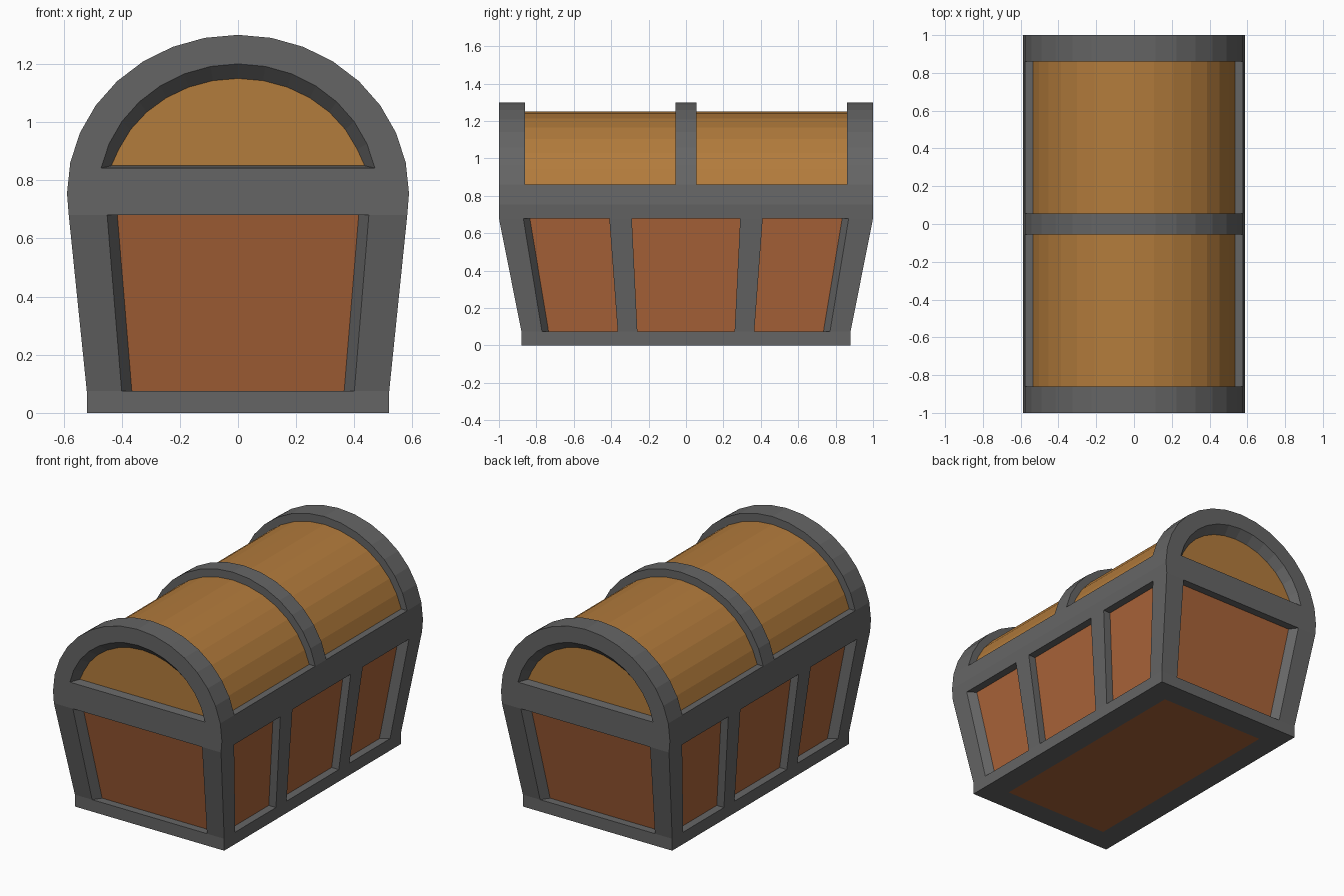
import bpy, bmesh, math

if "Cube" in bpy.data.objects:
    bpy.data.objects.remove(bpy.data.objects["Cube"])

bm = bmesh.new()
FRAME, BOX, LID = 0, 1, 2
SEG = 16
DEPTH = 0.05
Z_BASE, Z_BELT, Z_ARC = 0.075, 0.68, 0.755


def face(points, mat=FRAME):
    f = bm.faces.new([bm.verts.new(p) for p in points])
    f.material_index = mat


def arc(a, b, floor=0):
    # half ellipse in x-z, lowest points lifted to a flat floor
    pts = []
    for i in range(SEG + 1):
        t = math.pi * i / SEG
        pts.append((a * math.cos(t), max(Z_ARC + b * math.sin(t), floor)))
    return pts


def mirrored(half):
    return [-u for u in reversed(half)] + half


def wall(place, top, bot, d_top, d_bot):
    # sloped wall: posts alternate with recessed wooden panels
    n = len(top)

    def inner(cuts, i):
        u = cuts[i]
        return u - math.copysign(0.035, u) if i in (1, n - 2) else u

    for i in range(n - 1):
        j = i + 1
        outer = [place(bot[i], d_bot, Z_BASE), place(bot[j], d_bot, Z_BASE),
                 place(top[j], d_top, Z_BELT), place(top[i], d_top, Z_BELT)]
        if i % 2 == 0:
            face(outer)
            continue
        floor = [place(inner(bot, i), d_bot - DEPTH, Z_BASE),
                 place(inner(bot, j), d_bot - DEPTH, Z_BASE),
                 place(inner(top, j), d_top - DEPTH, Z_BELT),
                 place(inner(top, i), d_top - DEPTH, Z_BELT)]
        face(floor, BOX)
        for k in range(4):
            m = (k + 1) % 4
            face([outer[k], outer[m], floor[m], floor[k]])
    # base strip below the wall
    face([place(bot[0], d_bot, 0), place(bot[-1], d_bot, 0)]
         + [place(u, d_bot, Z_BASE) for u in reversed(bot)])


side_top, side_bot = mirrored([0.29, 0.41, 0.87, 1.0]), mirrored([0.26, 0.365, 0.77, 0.88])
end_top, end_bot = mirrored([0.45, 0.582]), mirrored([0.40, 0.52])
bands = [-1.0, -0.86, -0.055, 0.055, 0.86, 1.0]

outer = arc(0.588, 0.545)
Z_LEDGE = outer[1][1]
plank = arc(0.545, 0.495, Z_LEDGE)      # wooden barrel of the lid
hole = arc(0.48, 0.445)                 # opening in each lid end
hole_floor = arc(0.444, 0.395, 0.85)    # recessed end board

for s in (1, -1):
    # long walls with belt and lower lid rail
    wall(lambda u, d, z: (s * d, u, z), side_top, side_bot, 0.582, 0.52)
    face([(s * 0.582, y, Z_BELT) for y in side_top]
         + [(s * 0.588, 1, Z_ARC), (s * 0.588, -1, Z_ARC)])
    face([(s * 0.588, -1, Z_ARC), (s * 0.588, 1, Z_ARC)]
         + [(s * outer[1][0], y, Z_LEDGE) for y in reversed(bands)])

    # end walls with belt
    wall(lambda u, d, z: (u, s * d, z), end_top, end_bot, 1.0, 0.88)
    rim = [outer[0], outer[1], hole[1], hole[-2], outer[-2], outer[-1]]
    face([(x, s, Z_BELT) for x in end_top] + [(x, s, z) for x, z in rim])

    # arched rim and recessed board of the lid end
    for i in range(1, SEG - 1):
        face([(x, s, z) for x, z in (outer[i], outer[i + 1], hole[i + 1], hole[i])])
    a, b = hole[1:-1], hole_floor[1:-1]
    for i in range(len(a)):
        j = (i + 1) % len(a)
        face([(*a[i][:1], s, a[i][1]), (a[j][0], s, a[j][1]),
              (b[j][0], s * (1 - DEPTH), b[j][1]), (b[i][0], s * (1 - DEPTH), b[i][1])])
    face([(x, s * (1 - DEPTH), z) for x, z in b], LID)

    # underside border
    face([(s * 0.52, -0.88, 0), (s * 0.52, 0.88, 0), (s * 0.37, 0.73, 0), (s * 0.37, -0.73, 0)])
    face([(-0.52, s * 0.88, 0), (0.52, s * 0.88, 0), (0.37, s * 0.73, 0), (-0.37, s * 0.73, 0)])

# wooden bottom
face([(-0.37, -0.73, 0), (0.37, -0.73, 0), (0.37, 0.73, 0), (-0.37, 0.73, 0)], BOX)

# lid: raised bands alternate with wooden barrel sections
for k, (y0, y1) in enumerate(zip(bands, bands[1:])):
    wood = k % 2 == 1
    prof = plank if wood else outer
    for i in range(1, SEG - 1):
        p, q = prof[i], prof[i + 1]
        face([(p[0], y0, p[1]), (q[0], y0, q[1]), (q[0], y1, q[1]), (p[0], y1, p[1])],
             LID if wood else FRAME)
        if wood:
            for y in (y0, y1):
                face([(x, y, z) for x, z in (outer[i], outer[i + 1], plank[i + 1], plank[i])])
    if wood:
        for i in (1, SEG - 1):
            p, q = outer[i], plank[i]
            face([(p[0], y0, p[1]), (p[0], y1, p[1]), (q[0], y1, q[1]), (q[0], y0, q[1])])

bmesh.ops.remove_doubles(bm, verts=bm.verts, dist=1e-4)
bmesh.ops.recalc_face_normals(bm, faces=bm.faces)

# split the shell into its parts
parts = [("iron_frame", (0.13, 0.13, 0.13, 1)),
         ("box_panels", (0.40, 0.125, 0.04, 1)),
         ("lid_planks", (0.45, 0.20, 0.045, 1))]
for index, (name, colour) in enumerate(parts):
    part = bm.copy()
    bmesh.ops.delete(part, geom=[f for f in part.faces if f.material_index != index],
                     context='FACES')
    for f in part.faces:
        f.material_index = 0
    mesh = bpy.data.meshes.new(name)
    part.to_mesh(mesh)
    part.free()
    mat = bpy.data.materials.new(name)
    mat.diffuse_color = colour
    mat.use_nodes = True
    mat.node_tree.nodes["Principled BSDF"].inputs["Base Color"].default_value = mat.diffuse_color
    mesh.materials.append(mat)
    bpy.context.collection.objects.link(bpy.data.objects.new(name, mesh))
bm.free()
